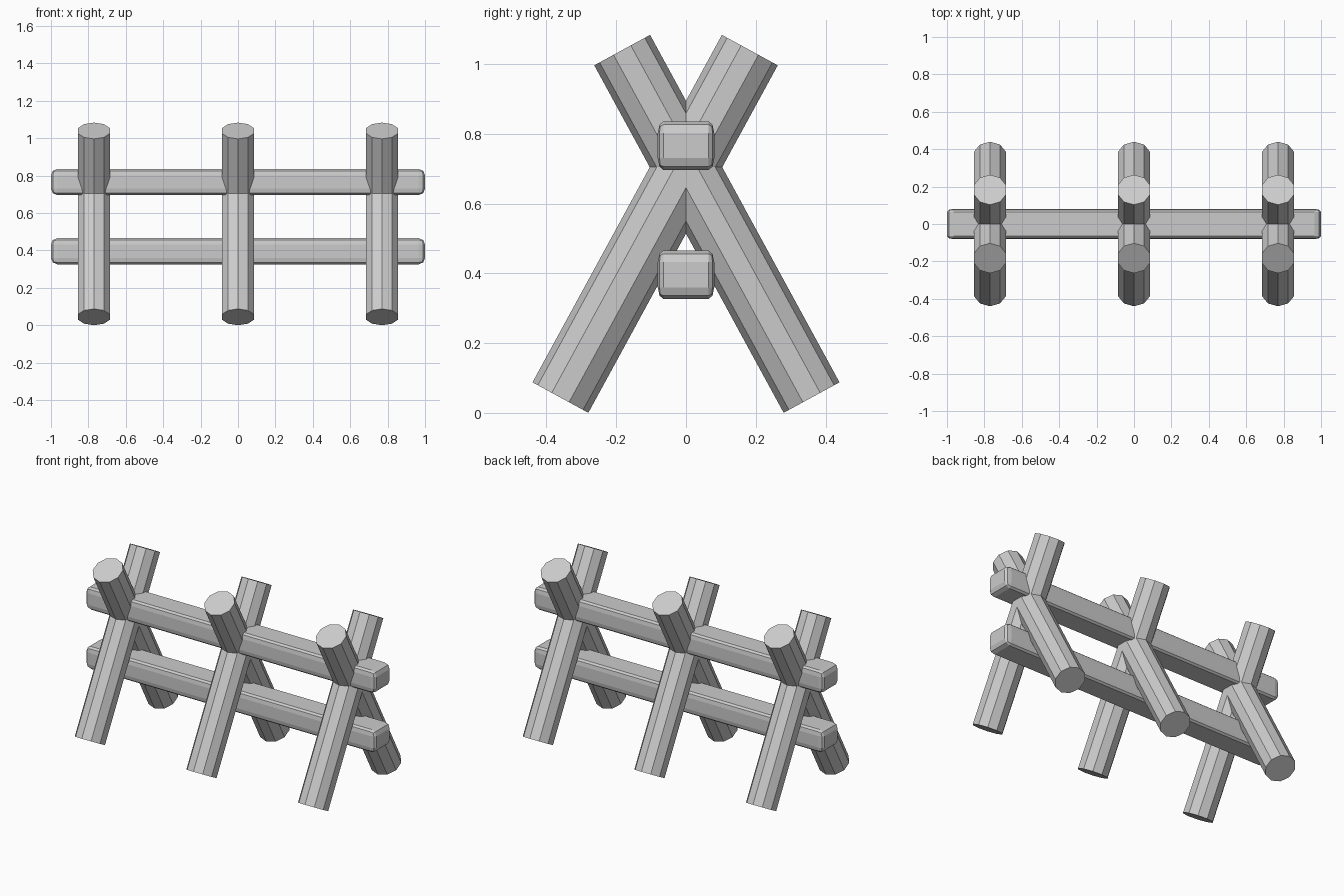
import bpy, bmesh
from math import atan2, hypot

if "Cube" in bpy.data.objects:
    bpy.data.objects.remove(bpy.data.objects["Cube"])

LOG_R, LOG_SIDES = 0.0912, 10
FOOT, TOP = (-0.36, 0.044), (0.183, 1.040)   # (y, z) centres of a log's end caps


def add_object(name, bm, location, rotation=(0, 0, 0)):
    mesh = bpy.data.meshes.new(name)
    bm.to_mesh(mesh)
    bm.free()
    obj = bpy.data.objects.new(name, mesh)
    obj.location = location
    obj.rotation_euler = rotation
    bpy.context.collection.objects.link(obj)
    return obj


def log(name, x, side):
    # ten-sided slanted post; side flips the lean
    dy, dz = TOP[0] - FOOT[0], TOP[1] - FOOT[1]
    bpy.ops.mesh.primitive_cylinder_add(
        vertices=LOG_SIDES, radius=LOG_R, depth=hypot(dy, dz),
        location=(x, side * (FOOT[0] + TOP[0]) / 2, (FOOT[1] + TOP[1]) / 2),
        rotation=(-side * atan2(dy, dz), 0, 0))
    bpy.context.object.name = name


def rail(name, z):
    # rounded beam: bevelled while wide, then squeezed so the rounding is tighter in y
    bm = bmesh.new()
    bmesh.ops.create_cube(bm, size=1)
    bmesh.ops.scale(bm, vec=(2.0, 0.324, 0.14), verts=bm.verts)
    bmesh.ops.bevel(bm, geom=bm.edges[:], offset=0.034, segments=2,
                    profile=0.5, affect='EDGES')
    bmesh.ops.scale(bm, vec=(1, 0.5, 1), verts=bm.verts)
    add_object(name, bm, (0, 0, z))


# Three crossed pairs of logs
for label, x in (("left", -0.77), ("middle", 0.0), ("right", 0.77)):
    log(label + "_front_log", x, 1)
    log(label + "_back_log", x, -1)

# Two horizontal rails
rail("upper_rail", 0.766)
rail("lower_rail", 0.396)
